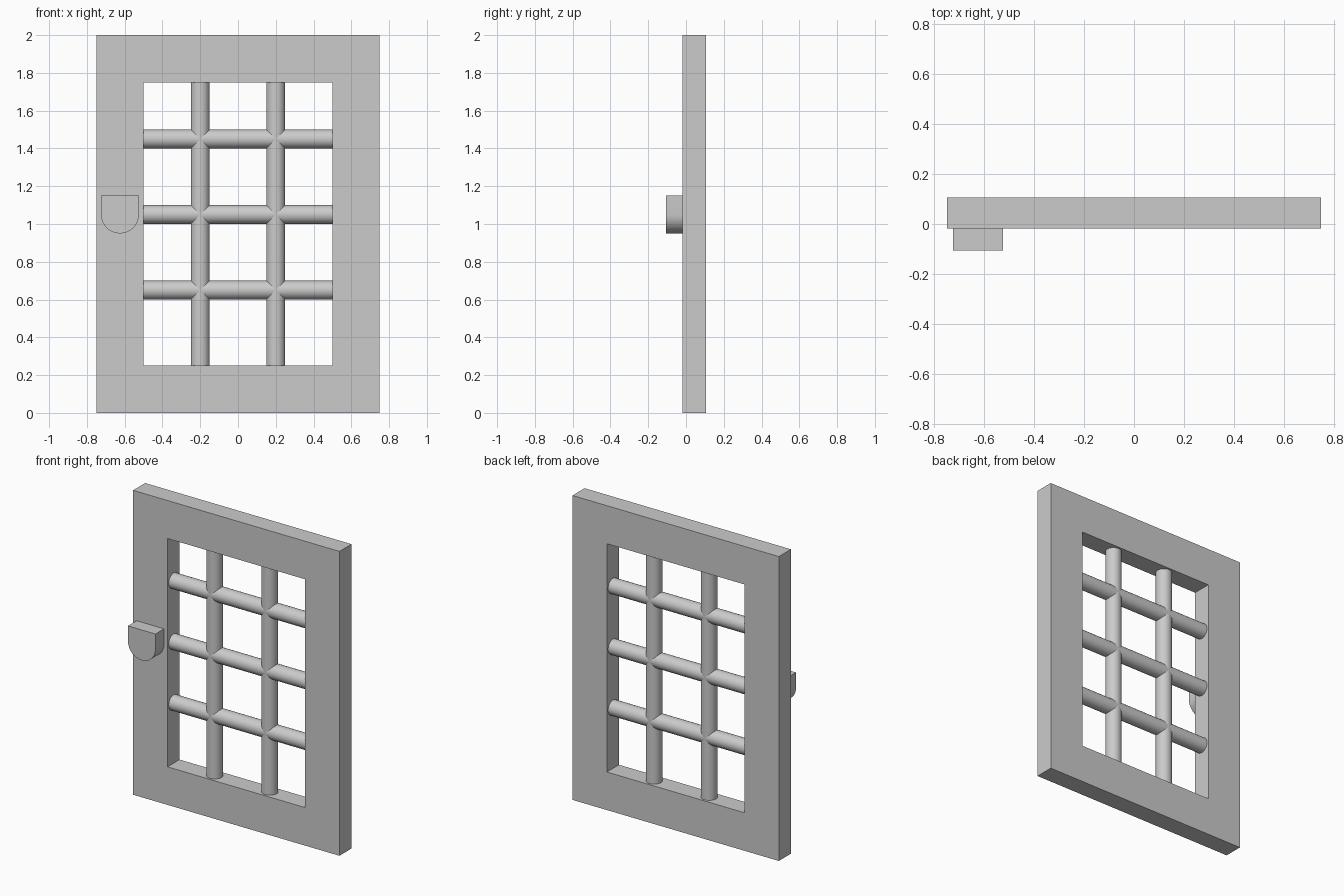
import bpy
import math
from mathutils import Vector

if "Cube" in bpy.data.objects:
    bpy.data.objects.remove(bpy.data.objects["Cube"], do_unlink=True)

GREY = (0.6, 0.6, 0.6, 1.0)
metal = bpy.data.materials.new("light grey")
metal.use_nodes = True
metal.diffuse_color = GREY
metal.node_tree.nodes["Principled BSDF"].inputs["Base Color"].default_value = GREY

FRONT, BACK = -0.018, 0.107
MIDDLE = (FRONT + BACK) / 2
BAR_RADIUS = 0.05


def add_mesh(name, verts, faces):
    mesh = bpy.data.meshes.new(name)
    mesh.from_pydata(verts, [], faces)
    mesh.materials.append(metal)
    obj = bpy.data.objects.new(name, mesh)
    bpy.context.collection.objects.link(obj)
    return obj


def rectangle(half_width, bottom, top):
    return [(-half_width, bottom), (half_width, bottom),
            (half_width, top), (-half_width, top)]


def add_frame(name, outer, inner):
    """Rectangular ring with mitred faces, extruded from front to back."""
    verts = [(x, y, z) for y in (FRONT, BACK) for x, z in outer + inner]
    faces = []
    for i in range(4):
        j = (i + 1) % 4
        faces += [(i, j, j + 4, i + 4),
                  (i + 8, i + 12, j + 12, j + 8),
                  (i, i + 8, j + 8, j),
                  (i + 4, j + 4, j + 12, i + 12)]
    return add_mesh(name, verts, faces)


def add_prism(name, outline, y0, y1):
    """Closed x-z outline (counter-clockwise from the front) given depth."""
    n = len(outline)
    verts = [(x, y, z) for y in (y0, y1) for x, z in outline]
    faces = [tuple(range(n)), tuple(reversed(range(n, 2 * n)))]
    faces += [(i, i + n, (i + 1) % n + n, (i + 1) % n) for i in range(n)]
    return add_mesh(name, verts, faces)


def shade(obj):
    bpy.ops.object.select_all(action="DESELECT")
    obj.select_set(True)
    bpy.context.view_layer.objects.active = obj
    bpy.ops.object.shade_smooth_by_angle(angle=math.radians(30))


def add_bar(name, start, end):
    start, end = Vector(start), Vector(end)
    axis = end - start
    bpy.ops.mesh.primitive_cylinder_add(
        vertices=32, radius=BAR_RADIUS, depth=axis.length,
        location=(start + end) / 2,
        rotation=axis.to_track_quat("Z", "Y").to_euler())
    bar = bpy.context.object
    bar.name = name
    bar.data.materials.append(metal)
    shade(bar)


# Door frame around the barred opening
add_frame("door_frame", rectangle(0.75, 0, 2), rectangle(0.5, 0.25, 1.75))

# Crossing round bars
for i, x in enumerate((-0.2, 0.2)):
    add_bar(f"vertical_bar_{i + 1}", (x, MIDDLE, 0.25), (x, MIDDLE, 1.75))
for i, z in enumerate((0.65, 1.05, 1.45)):
    add_bar(f"horizontal_bar_{i + 1}", (-0.5, MIDDLE, z), (0.5, MIDDLE, z))

# Lock block with a flat top and rounded bottom
LOCK_X, LOCK_Z, LOCK_R = -0.625, 1.05, 0.1
outline = [(LOCK_X + LOCK_R, LOCK_Z + LOCK_R), (LOCK_X - LOCK_R, LOCK_Z + LOCK_R)]
for k in range(17):
    a = math.pi * (1 + k / 16)
    outline.append((LOCK_X + LOCK_R * math.cos(a), LOCK_Z + LOCK_R * math.sin(a)))
shade(add_prism("lock", outline, -0.107, FRONT))
